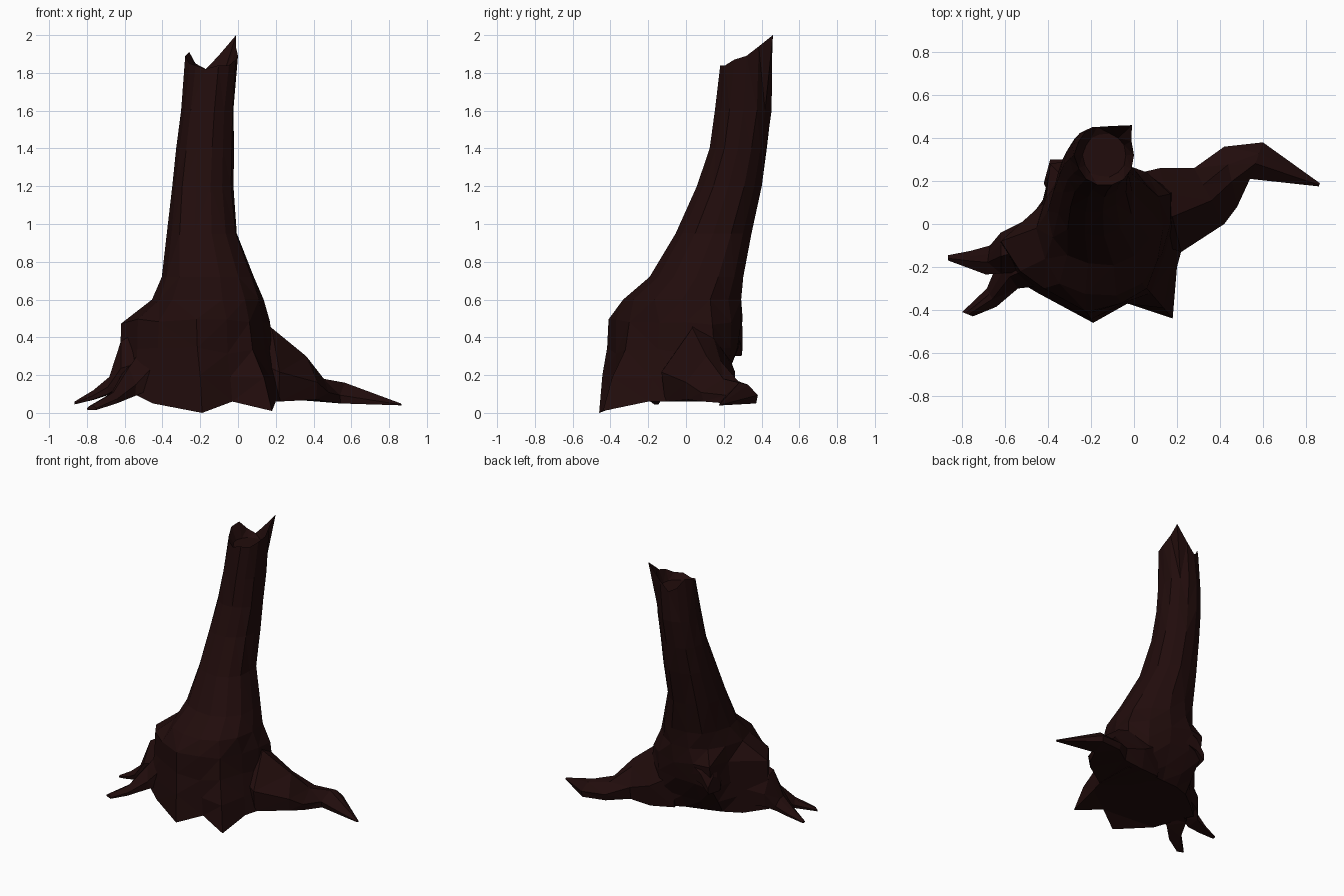
import bpy, bmesh, math, random
from mathutils import Vector

random.seed(4)
cube = bpy.data.objects.get("Cube")
if cube:
    bpy.data.objects.remove(cube)

bark = bpy.data.materials.new("dark_bark")
bark.use_nodes = True
colour = (0.015, 0.0036, 0.0035, 1)
bark.diffuse_color = colour
bark.node_tree.nodes["Principled BSDF"].inputs["Base Color"].default_value = colour


def loft(name, rings):
    """Skin a list of equal-length closed rings and cap both ends."""
    bm = bmesh.new()
    rows = [[bm.verts.new(p) for p in ring] for ring in rings]
    count = len(rows[0])
    for low, high in zip(rows, rows[1:]):
        for i in range(count):
            j = (i + 1) % count
            bm.faces.new((low[i], low[j], high[j], high[i]))
    bm.faces.new(rows[0][::-1])
    bm.faces.new(rows[-1])
    bmesh.ops.triangulate(bm, faces=bm.faces[:])
    bmesh.ops.recalc_face_normals(bm, faces=bm.faces[:])
    mesh = bpy.data.meshes.new(name)
    bm.to_mesh(mesh)
    bm.free()
    mesh.materials.append(bark)
    obj = bpy.data.objects.new(name, mesh)
    bpy.context.collection.objects.link(obj)


# Outlines of the flared foot and of the shoulder above it
foot = [(.23, -.09), (.22, .2), (.06, .21), (-.12, .17), (-.26, .15), (-.38, .11), (-.49, .03),
        (-.63, -.1), (-.55, -.26), (-.45, -.32), (-.19, -.46), (-.03, -.37), (.18, -.44), (.2, -.2)]
shoulder = [(.17, 0), (.17, .14), (.06, .24), (-.1, .29), (-.27, .3), (-.39, .28), (-.42, .1),
            (-.62, -.08), (-.53, -.22), (-.42, -.3), (-.22, -.41), (-.06, -.37), (.06, -.3), (.13, -.14)]
SIDES = len(foot)
toes = {2: .07, 3: .09, 4: .1, 5: .1, 6: .09, 7: .11, 8: .1, 9: .05, 10: 0, 12: .01}

rings = [[Vector((x, y, toes.get(i, .06))) for i, (x, y) in enumerate(foot)]]
for z, blend in ((.2, .35), (.33, .85), (.48, 1)):
    rings.append([Vector((*Vector(a).lerp(Vector(b), blend), z + random.uniform(-.02, .02)))
                  for a, b in zip(foot, shoulder)])


def squared(v):
    """Push a sine or cosine outwards for a slightly boxy oval."""
    return math.copysign(abs(v) ** .93, v)


def oval(z, x0, x1, y0, y1, scale=1):
    """Ridged oval ring inside the given limits."""
    ring = []
    for i in range(SIDES):
        a = math.tau * i / SIDES
        r = scale * random.uniform(.97, 1.03) * (1.01 if i % 2 else .98)
        ring.append(Vector(((x0 + x1) / 2 + r * (x1 - x0) / 2 * squared(math.cos(a)),
                            (y0 + y1) / 2 + r * (y1 - y0) / 2 * squared(math.sin(a)), z)))
    return ring


# Leaning trunk
for limits in ((.6, -.45, .14, -.34, .3), (.72, -.4, .09, -.2, .31), (.95, -.37, 0, -.06, .35),
               (1.2, -.35, -.02, .05, .4), (1.4, -.33, -.02, .12, .43), (1.6, -.3, -.02, .15, .455)):
    rings.append(oval(*limits))

# Splintered rim with a sunken top
rim = oval(1.84, -.275, 0, .18, .46)
for i, rise in {0: .05, 1: .1, 2: .16, 3: .05, 4: -.02, 5: .01, 6: .07, 7: .05, 8: .01, 10: -.02, 13: .03}.items():
    rim[i].z += rise
rim[2].x, rim[2].y = -.01, .46
rings.append(rim)
rings.append(oval(1.8, -.275, 0, .18, .46, .72))
loft("trunk", rings)


def root(name, stations):
    """Tapering root; each station is a right edge, a left edge, top and underside."""
    sections = []
    for right, left, top, base in stations:
        right, left = Vector((*right, 0)), Vector((*left, 0))
        mid = base + (top - base) * .4
        sections.append([right.lerp(left, t) + Vector((0, 0, z))
                         for t, z in ((.05, base), (0, mid), (.42, top), (.7, top * .9 + base * .1),
                                      (1, mid), (.95, base))])
    loft(name, sections)


root("long_left_root", [((0, -.06), (-.05, .22), .68, .08), ((.22, -.13), (.12, .26), .45, .06),
                        ((.42, 0), (.28, .26), .3, .07), ((.48, .08), (.42, .36), .18, .06),
                        ((.54, .21), (.6, .38), .16, .05), ((.86, .175), (.865, .19), .05, .04)])
root("right_root", [((-.45, -.22), (-.42, .06), .48, .16), ((-.62, -.23), (-.62, -.04), .38, .14),
                    ((-.69, -.235), (-.67, -.1), .19, .1), ((-.77, -.205), (-.76, -.125), .12, .07),
                    ((-.865, -.17), (-.865, -.145), .06, .045)])
root("front_right_root", [((-.45, -.29), (-.46, -.05), .42, .13), ((-.54, -.3), (-.63, -.17), .24, .09),
                          ((-.64, -.385), (-.685, -.3), .11, .05), ((-.75, -.43), (-.8, -.41), .04, .015)])
root("back_burl", [((-.2, .29), (-.25, .1), .72, .4), ((-.33, .3), (-.38, .1), .56, .36),
                   ((-.39, .3), (-.42, .19), .42, .3)])
